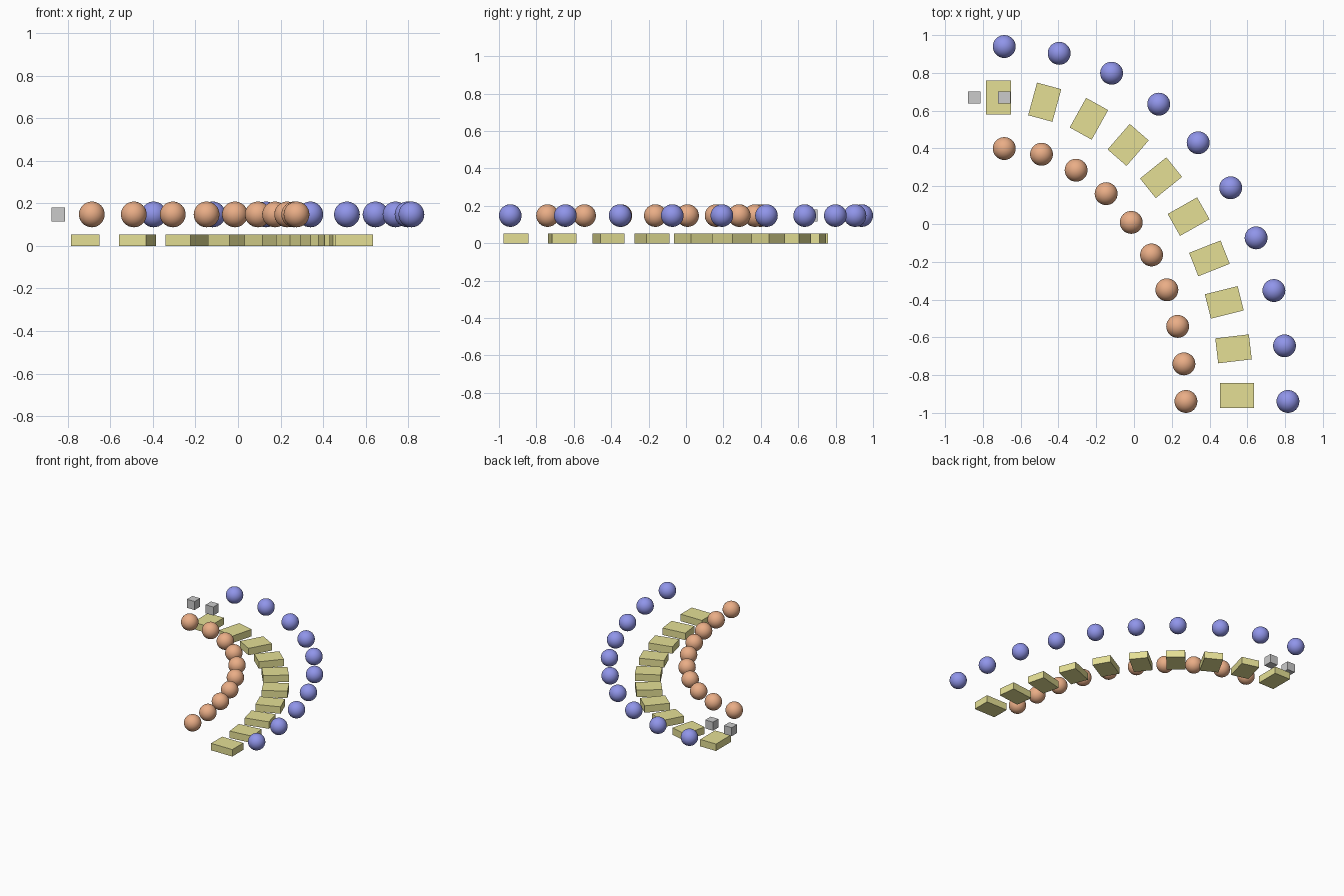
import bpy
import math
from mathutils import Vector
from mathutils.geometry import interpolate_bezier

if "Cube" in bpy.data.objects:
    bpy.data.objects.remove(bpy.data.objects["Cube"])

COUNT = 10
CX, CY = -0.687, -0.9395
A, B = 1.232, 1.609


def material(name, rgb):
    m = bpy.data.materials.new(name)
    m.diffuse_color = (*rgb, 1)
    m.use_nodes = True
    m.node_tree.nodes["Principled BSDF"].inputs["Base Color"].default_value = m.diffuse_color
    return m


ORANGE = material("orange", (0.82, 0.42, 0.24))
BLUE = material("blue", (0.28, 0.30, 0.82))
YELLOW = material("yellow", (0.78, 0.74, 0.30))

# Centre line of the curved path, a quarter turn
line = interpolate_bezier(Vector((CX, CY + B, 0)), Vector((CX + 0.65, CY + B, 0)),
                          Vector((CX + A, CY + 0.915, 0)), Vector((CX + A, CY, 0)), 401)


def frames(offset):
    """Evenly spaced (point, tangent) pairs on the path shifted sideways."""
    pts, tans = [], []
    for i, p in enumerate(line):
        t = (line[min(i + 1, 400)] - line[max(i - 1, 0)]).normalized()
        if i in (0, 400):
            t = Vector((1, 0, 0)) if i == 0 else Vector((0, -1, 0))
        pts.append(p + Vector((-t.y, t.x, 0)) * offset)
        tans.append(t)
    dist = [0.0]
    for p, q in zip(pts, pts[1:]):
        dist.append(dist[-1] + (q - p).length)
    out = []
    for k in range(COUNT):
        goal = dist[-1] * k / (COUNT - 1)
        i = min(range(401), key=lambda j: abs(dist[j] - goal))
        out.append((pts[i], tans[i]))
    return out


def box(name, loc, size, angle=0.0, mat=None):
    bpy.ops.mesh.primitive_cube_add(size=1, location=loc, rotation=(0, 0, angle))
    ob = bpy.context.object
    ob.name = name
    ob.scale = size
    if mat:
        ob.data.materials.append(mat)


def ball(name, loc, mat):
    bpy.ops.mesh.primitive_uv_sphere_add(segments=32, ring_count=16, radius=0.0605, location=loc)
    ob = bpy.context.object
    ob.name = name
    bpy.ops.object.shade_smooth()
    ob.data.materials.append(mat)


# Stepping tiles along the middle of the path
for p, t in frames(0):
    c = p - t * 0.031
    box("path_tile", (c.x, c.y, 0.0265), (0.133, 0.179, 0.053), math.atan2(t.y, t.x), YELLOW)

# Balls lining the inner and outer edge
for name, offset, mat in (("inner_ball", -0.27, ORANGE), ("outer_ball", 0.27, BLUE)):
    for p, t in frames(offset):
        ball(name, (p.x, p.y, 0.148), mat)

# Two small marker cubes at the path start
for x in (-0.845, -0.687):
    box("marker_cube", (x, CY + B, 0.148), (0.065, 0.065, 0.065))
